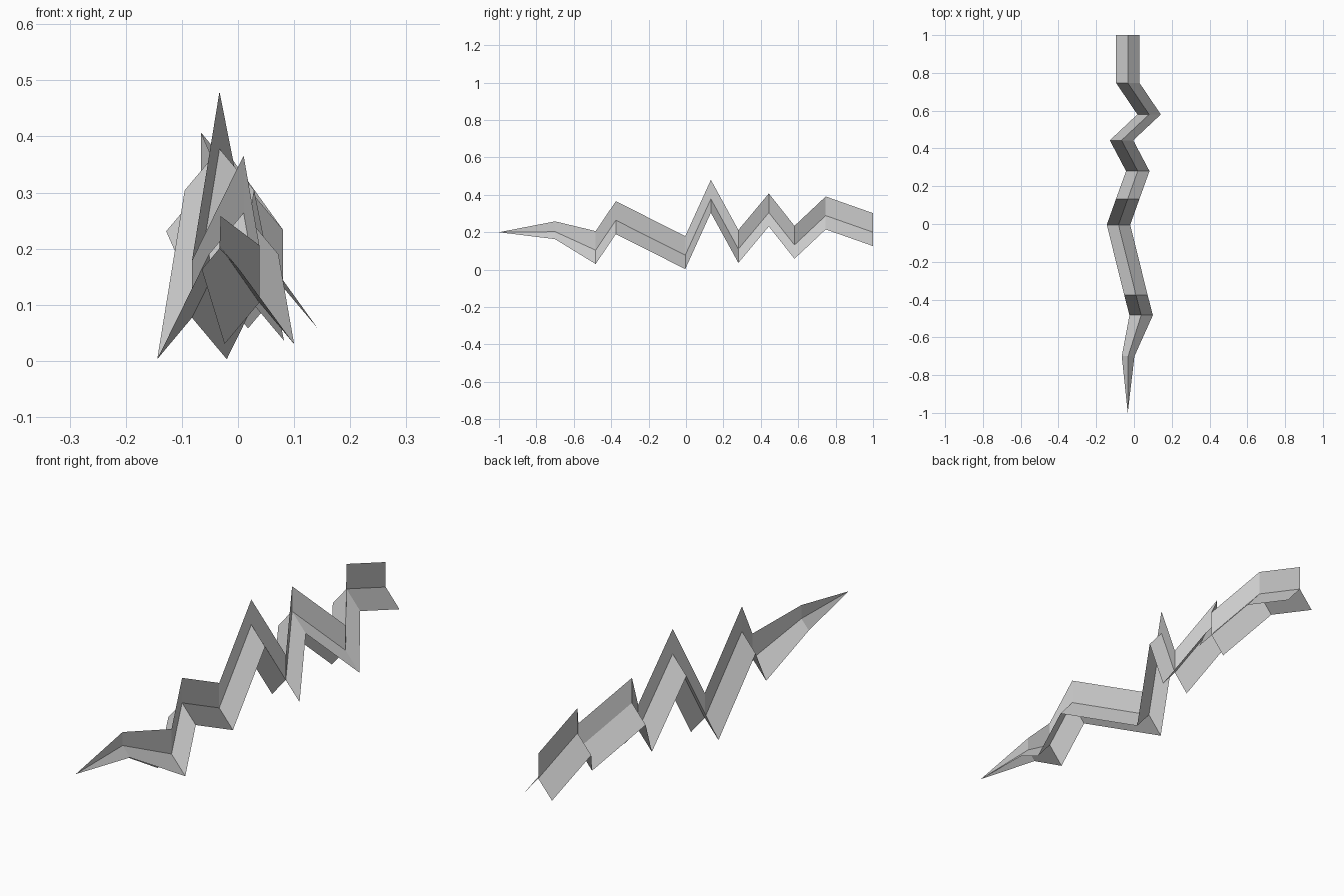
import bpy
import bmesh

# Centre line of the bolt: x, y, z, fin scale
path = [
    (-0.033, -1.00, 0.200, 0.0),
    (-0.031, -0.70, 0.203, 0.54),
    (0.038, -0.483, 0.104, 1.0),
    (0.010, -0.375, 0.264, 1.0),
    (-0.082, -0.004, 0.077, 1.0),
    (-0.033, 0.133, 0.378, 1.0),
    (0.020, 0.280, 0.110, 1.0),
    (-0.066, 0.443, 0.305, 1.0),
    (0.080, 0.580, 0.132, 1.0),
    (-0.033, 0.747, 0.289, 1.0),
    (-0.033, 1.00, 0.200, 1.0),
]

# Three thin fins meeting on the centre line (x, z offsets)
fins = [(0.0, 0.102), (-0.062, -0.074), (0.062, -0.074)]

bm = bmesh.new()
spine = [bm.verts.new((x, y, z)) for x, y, z, s in path]
for dx, dz in fins:
    edge = [spine[0]] + [bm.verts.new((x + dx * s, y, z + dz * s))
                         for x, y, z, s in path[1:]]
    bm.faces.new((spine[0], spine[1], edge[1]))
    for i in range(1, len(path) - 1):
        bm.faces.new((spine[i], spine[i + 1], edge[i + 1], edge[i]))

mesh = bpy.data.meshes.new("lightning_bolt")
bm.to_mesh(mesh)
bm.free()
bolt = bpy.data.objects.new("lightning_bolt", mesh)
bpy.context.collection.objects.link(bolt)
